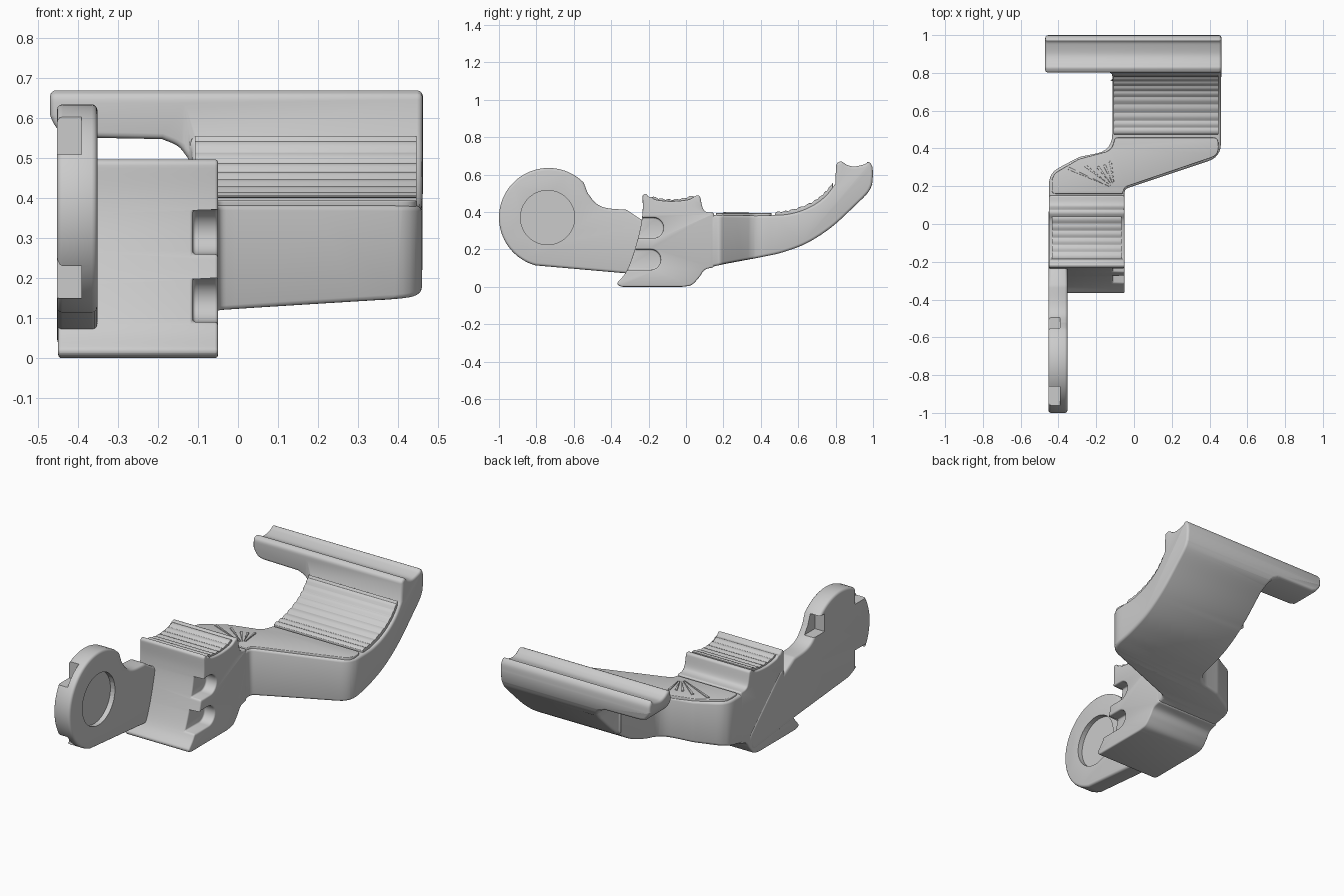
import bpy, bmesh, math
from mathutils import Vector

if "Cube" in bpy.data.objects:
    bpy.data.objects.remove(bpy.data.objects["Cube"])


def spline(pts, n=6):
    """Smooth open curve through the points."""
    p = [Vector(q) for q in pts]
    p = [2 * p[0] - p[1]] + p + [2 * p[-1] - p[-2]]
    out = []
    for i in range(1, len(p) - 2):
        a, b, c, d = p[i - 1:i + 3]
        for k in range(n):
            t = k / n
            out.append(0.5 * (2 * b + (c - a) * t + (2 * a - 5 * b + 4 * c - d) * t * t
                              + (3 * b - a - 3 * c + d) * t ** 3))
    return [tuple(q) for q in out] + [tuple(pts[-1])]


def rounded(pts, n=6):
    """Closed outline from (u, v, corner radius) points."""
    out = []
    for i, (u, v, r) in enumerate(pts):
        c = Vector((u, v))
        a = Vector(pts[i - 1][:2]) - c
        b = Vector(pts[(i + 1) % len(pts)][:2]) - c
        if r == 0:
            out.append((u, v))
            continue
        cut = min(r / math.tan(a.angle(b) / 2), a.length * .48, b.length * .48)
        s, e = c + a.normalized() * cut, c + b.normalized() * cut
        for k in range(n + 1):
            t = k / n
            out.append(tuple(s * (1 - t) ** 2 + c * 2 * t * (1 - t) + e * t * t))
    return out


def prism(name, pts, axis, lo, hi):
    place = {'x': lambda u, v, w: (w, u, v), 'y': lambda u, v, w: (u, w, v),
             'z': lambda u, v, w: (u, v, w)}[axis]
    bm = bmesh.new()
    f = bm.faces.new([bm.verts.new(place(u, v, lo)) for u, v in pts])
    ext = bmesh.ops.extrude_face_region(bm, geom=[f])['geom']
    bmesh.ops.translate(bm, verts=[g for g in ext if isinstance(g, bmesh.types.BMVert)],
                        vec=place(0, 0, hi - lo))
    bmesh.ops.recalc_face_normals(bm, faces=bm.faces)
    me = bpy.data.meshes.new(name)
    bm.to_mesh(me)
    bm.free()
    ob = bpy.data.objects.new(name, me)
    bpy.context.collection.objects.link(ob)
    return ob


def apply(ob, kind, **props):
    m = ob.modifiers.new(kind, kind)
    for k, v in props.items():
        setattr(m, k, v)
    bpy.context.view_layer.objects.active = ob
    bpy.ops.object.modifier_apply(modifier=m.name)


def boolean(ob, cutter, op):
    apply(ob, 'BOOLEAN', operation=op, object=cutter, solver='EXACT')
    bpy.data.objects.remove(cutter)


def finish(ob, width=0):
    if width:
        apply(ob, 'BEVEL', width=width, segments=3, limit_method='ANGLE',
              angle_limit=math.radians(40), use_clamp_overlap=False)
    bpy.ops.object.select_all(action='DESELECT')
    ob.select_set(True)
    bpy.context.view_layer.objects.active = ob
    bpy.ops.object.shade_smooth_by_angle(angle=math.radians(35))


def arc(c, r, a0, a1, n):
    return [(c[0] + r * math.cos(math.radians(a0 + (a1 - a0) * i / n)),
             c[1] + r * math.sin(math.radians(a0 + (a1 - a0) * i / n))) for i in range(n + 1)]


# Pivot ear with round end, shallow dish and rim pockets
eye = (-.735, .37)
ear_pts = (arc(eye, .265, 45, 255, 48)
           + rounded([(-.3, .07, 0), (.05, .03, .04), (.08, .12, .04), (-.22, .405, .03)])
           + spline([(-.32, .412), (-.42, .42), (-.48, .445), (-.525, .5)]))
ear = prism('pivot_ear', ear_pts, 'x', -.453, -.352)
finish(ear, .014)
boolean(ear, prism('dish_cut', arc((-.74, .37), .145, 0, 352.5, 47), 'x', -.38, -.3), 'DIFFERENCE')
for y, z in ((-.54, .51), (-.91, .56), (-.91, .2)):
    s = .05
    box = [(y - s, z - s), (y + s, z - s), (y + s, z + s), (y - s, z + s)]
    boolean(ear, prism('pocket_cut', box, 'x', -.5, -.392), 'DIFFERENCE')
finish(ear)

# Central block with saddle top and two side slots
block_pts = (spline([(-.232, .49), (-.232, .4), (-.245, .31), (-.28, .18), (-.32, .08), (-.368, .02)])
             + [(-.362, .006), (-.34, 0)]
             + spline([(-.02, 0), (.03, .01), (.07, .05), (.1, .09), (.15, .105)])
             + spline([(.15, .395), (.11, .4), (.09, .42), (.075, .485)])
             + [(.06, .49)]
             + spline([(.05, .485), (.01, .465), (-.08, .457), (-.16, .465), (-.185, .48)])
             + [(-.2, .48), (-.215, .5)])
block = prism('central_block', block_pts, 'x', -.45, -.05)
for z, y in ((.315, -.175), (.145, -.19)):
    slot = arc((y, z), .055, -90, 90, 14) + [(-.5, z + .055), (-.5, z - .055)]
    boolean(block, prism('slot_cut', slot, 'x', -.113, .1), 'DIFFERENCE')
finish(block, .008)

# Cranked arm and tread bar: side profile crossed with the plan outline
side = (spline([(.06, .07), (.1, .095), (.2, .12), (.4, .158), (.52, .185), (.65, .235),
                (.78, .32), (.9, .43), (.97, .5), (.995, .545)])
        + spline([(1, .6), (.995, .645), (.975, .668), (.955, .655), (.9, .643), (.86, .652),
                  (.83, .67), (.803, .66)])
        + spline([(.798, .55), (.75, .488), (.68, .435), (.58, .395), (.45, .382), (.06, .385)]))
plan = rounded([(-.45, .06, 0), (-.05, .06, 0), (-.05, .185, .03), (.46, .355, .1),
                (.463, 1.02, 0), (-.47, 1.02, 0), (-.47, .802, .0), (-.115, .802, .02),
                (-.115, .39, .13), (-.29, .355, .1), (-.45, .27, .1)])
arm = prism('cranked_arm', side, 'x', -.6, .6)
boolean(arm, prism('plan_cut', plan, 'z', -.1, .9), 'INTERSECT')
under = ([(-.7, .1), (-.113, .1), (-.113, .46)]
         + spline([(-.125, .5), (-.15, .53), (-.19, .548)])
         + [(-.41, .552)] + spline([(-.44, .56), (-.46, .585), (-.475, .62)]) + [(-.7, .62)])
boolean(arm, prism('under_cut', under, 'y', .76, 1.1), 'DIFFERENCE')
finish(arm, .014)

# Raised ridged grip on the rising part of the arm
path = spline([(.475, .388), (.56, .4), (.66, .435), (.73, .482), (.785, .545)], 7)
grip_pts = [(y, z + (.012 if i % 3 else .006)) for i, (y, z) in enumerate(path)]
grip_pts += [(y, z - .03) for y, z in reversed(path)]
grip = prism('rear_grip', grip_pts, 'x', -.108, .447)
finish(grip, .002)

# Flat plate along the crank
plate = rounded([(-.435, .16, .02), (-.06, .16, 0), (-.05, .195, .03), (.45, .365, .06),
                 (.445, .458, .03), (-.1, .458, .02), (-.12, .39, .08), (-.29, .345, .08),
                 (-.435, .26, .07)])
finish(prism('crank_plate', plate, 'z', .35, .394), .004)

# Fan of ridges on the inner bend
for i in range(5):
    a = math.radians(100 + i * 14)
    d = Vector((math.cos(a), math.sin(a)))
    o, n = Vector((-.1, .185)), Vector((-d.y, d.x)) * .007
    r = (.15, .14, .15, .2, .27)[i]
    tri = [tuple(o + d * .03), tuple(o + d * r + n), tuple(o + d * r - n)]
    finish(prism('bend_ridge', tri, 'z', .38, .4), .002)

# Ridged saddle grip on the block
saddle = [(-.185 + .225 * i / 18, .459 + 1.6 * (-.185 + .225 * i / 18 + .08) ** 2
           + (.009 if i % 3 else .003)) for i in range(19)]
saddle += [(.04, .44), (-.185, .44)]
finish(prism('saddle_grip', saddle, 'x', -.435, -.065), .002)
